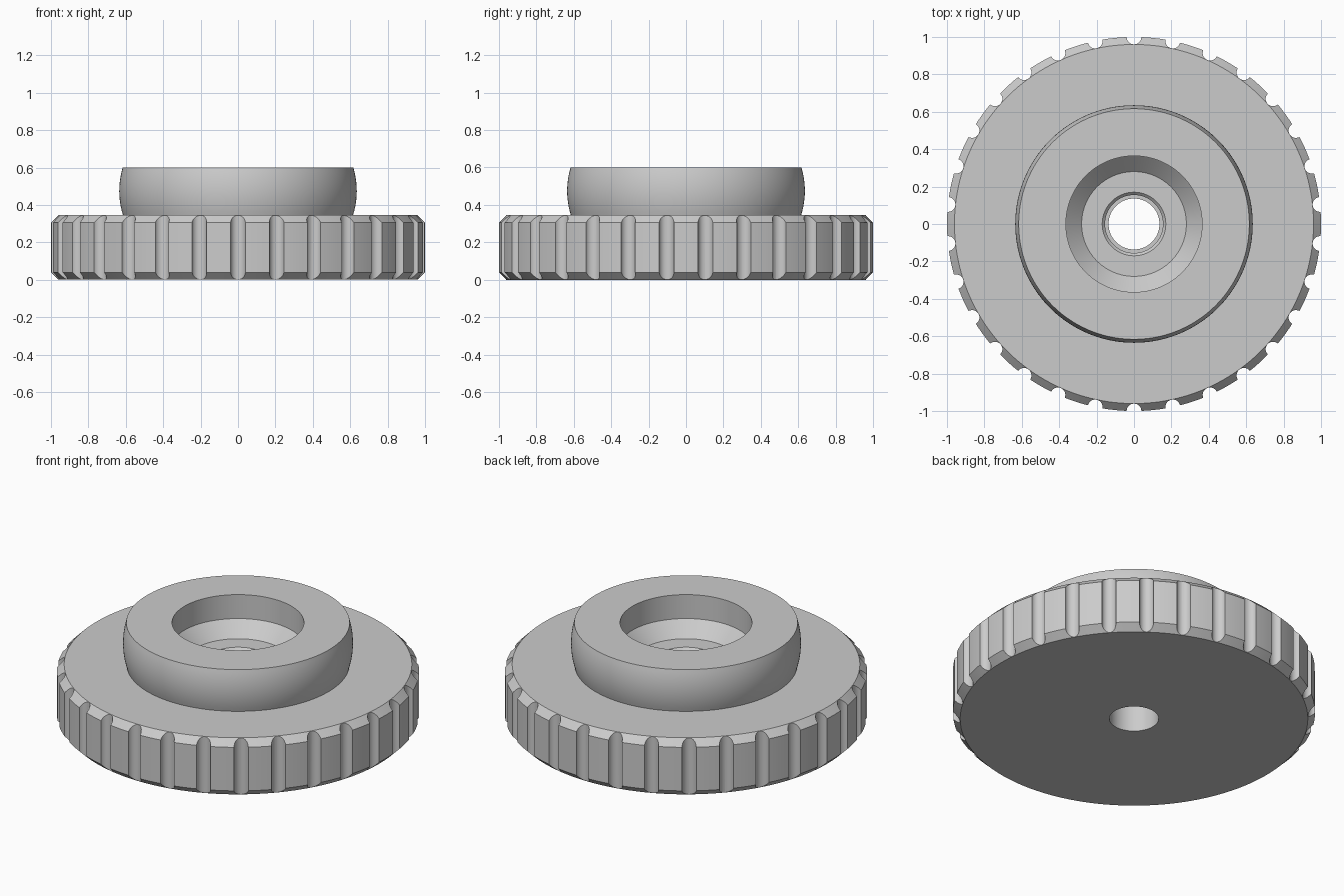
import bpy, bmesh, math
from mathutils import Matrix, Vector

old = bpy.data.objects.get("Cube")
if old:
    bpy.data.objects.remove(old, do_unlink=True)

GREY = (0.6, 0.6, 0.6, 1.0)
SEGMENTS = 180
NOTCHES = 30

mat = bpy.data.materials.new("light grey")
mat.use_nodes = True
mat.diffuse_color = GREY
mat.node_tree.nodes["Principled BSDF"].inputs["Base Color"].default_value = GREY


def make_object(name, bm):
    bmesh.ops.recalc_face_normals(bm, faces=bm.faces)
    mesh = bpy.data.meshes.new(name)
    bm.to_mesh(mesh)
    bm.free()
    mesh.materials.append(mat)
    obj = bpy.data.objects.new(name, mesh)
    bpy.context.collection.objects.link(obj)
    return obj


def revolve(name, profile):
    """Spin a closed (radius, height) loop around the z axis."""
    bm = bmesh.new()
    verts = [bm.verts.new((r, 0, z)) for r, z in profile]
    edges = [bm.edges.new((a, b)) for a, b in zip(verts, verts[1:] + verts[:1])]
    bmesh.ops.spin(bm, geom=verts + edges, cent=(0, 0, 0), axis=(0, 0, 1),
                   angle=math.tau, steps=SEGMENTS, use_merge=True)
    bmesh.ops.remove_doubles(bm, verts=bm.verts, dist=0.0005)
    return make_object(name, bm)


# Hub side: gentle bulge, widest a little below the top
bulge = [(0.635 - 0.02 * ((z - 0.475) / 0.13) ** 2, z)
         for z in [0.345 + 0.255 * i / 12 for i in range(13)]]

# Chamfered disc, hub, stepped recess and bore in one turned section
disc = [(0.136, 0), (0.96, 0), (1, 0.04), (1, 0.305), (0.96, 0.345)]
recess = [(0.364, 0.6), (0.364, 0.454), (0.28, 0.37), (0.17, 0.37),
          (0.155, 0.355), (0.155, 0.2), (0.136, 0.2)]
knob = revolve("knurled_knob", disc + bulge + recess)

# Round grip notches around the rim
bm = bmesh.new()
for i in range(NOTCHES):
    angle = -math.pi / 2 + math.tau * i / NOTCHES
    place = Matrix.Translation(Vector((math.cos(angle), math.sin(angle), 0.17)))
    bmesh.ops.create_cone(bm, cap_ends=True, segments=28, radius1=0.0395,
                          radius2=0.0395, depth=0.6,
                          matrix=place @ Matrix.Rotation(angle, 4, "Z"))
cutter = make_object("notch_cutter", bm)

cut = knob.modifiers.new("grip_notches", "BOOLEAN")
cut.operation = "DIFFERENCE"
cut.solver = "EXACT"
cut.object = cutter

bpy.ops.object.select_all(action="DESELECT")
knob.select_set(True)
bpy.context.view_layer.objects.active = knob
bpy.ops.object.modifier_apply(modifier=cut.name)
bpy.data.objects.remove(cutter, do_unlink=True)
bpy.ops.object.shade_smooth_by_angle(angle=math.radians(30))
